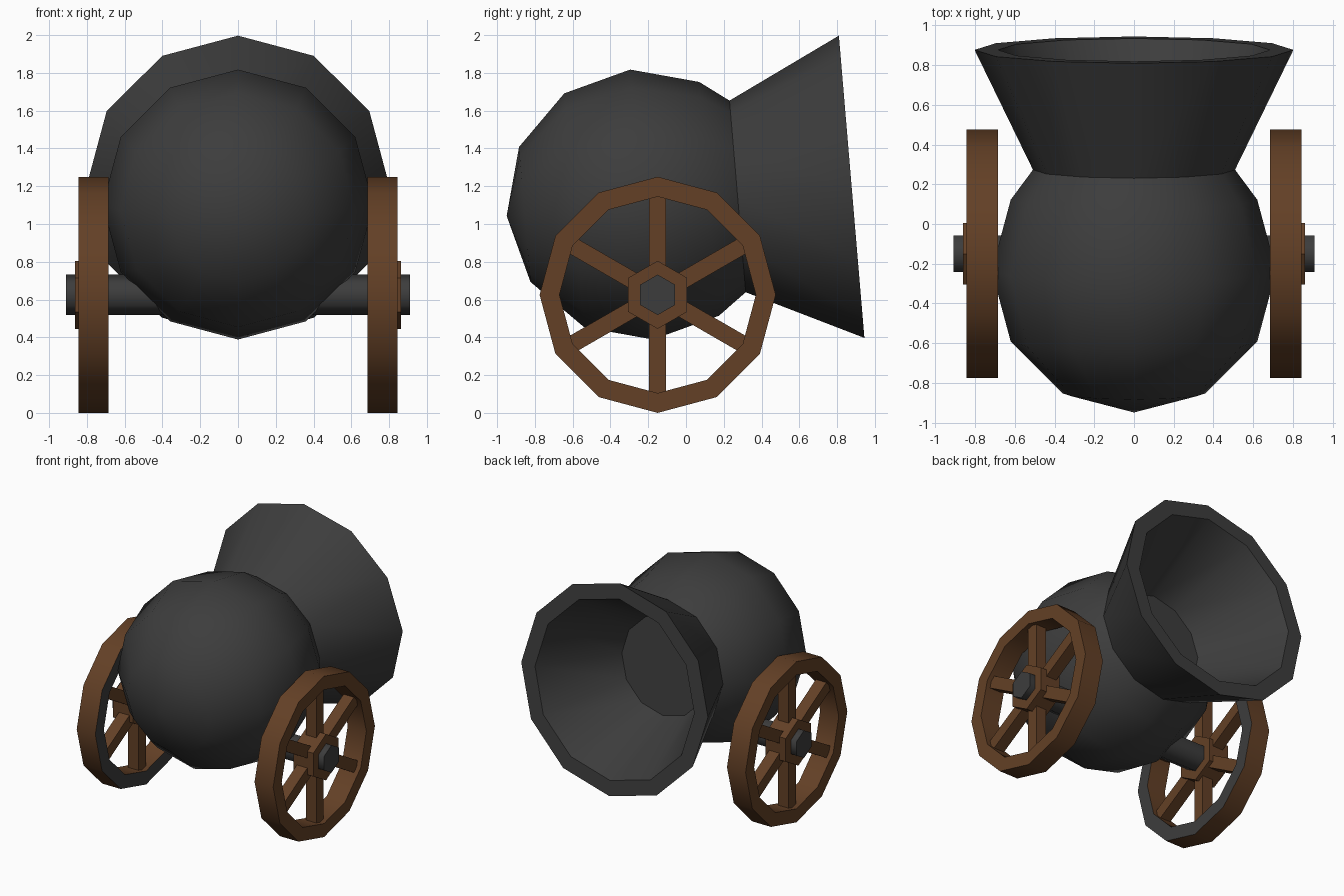
import bpy, bmesh, math
from mathutils import Vector

if "Cube" in bpy.data.objects:
    bpy.data.objects.remove(bpy.data.objects["Cube"])


def material(name, rgb):
    m = bpy.data.materials.new(name)
    m.diffuse_color = (*rgb, 1)
    m.use_nodes = True
    m.node_tree.nodes["Principled BSDF"].inputs["Base Color"].default_value = m.diffuse_color
    return m


IRON = material("dark iron", (0.046, 0.046, 0.046))
WOOD = material("brown wood", (0.125, 0.051, 0.019))


def finish(bm, name, mats, angle):
    """Smooth shading with sharp edges above the angle, then make the object."""
    bmesh.ops.recalc_face_normals(bm, faces=bm.faces)
    for f in bm.faces:
        f.smooth = True
    for e in bm.edges:
        e.smooth = e.calc_face_angle(0) < math.radians(angle)
    me = bpy.data.meshes.new(name)
    bm.to_mesh(me)
    bm.free()
    ob = bpy.data.objects.new(name, me)
    bpy.context.collection.objects.link(ob)
    for m in mats:
        me.materials.append(m)
    return ob


def lathe(bm, profile, centre, axis, up, n, closed=False):
    """Revolve (distance along axis, radius) points; first corner points up."""
    side = axis.cross(up)
    rings = []
    for u, r in profile:
        if r == 0:
            rings.append([bm.verts.new(centre + axis * u)] * n)
            continue
        rings.append([bm.verts.new(centre + axis * u + r * (
            up * math.cos(math.tau * k / n) + side * math.sin(math.tau * k / n)))
            for k in range(n)])
    pairs = list(zip(rings, rings[1:]))
    if closed:
        pairs.append((rings[-1], rings[0]))
    for a, b in pairs:
        for k in range(n):
            j = (k + 1) % n
            bm.faces.new(dict.fromkeys((a[k], a[j], b[j], b[k])))


X, Z = Vector((1, 0, 0)), Vector((0, 0, 1))

# Barrel: round breech, pinched neck and flared hollow muzzle on a tilted axis
tilt = math.radians(4.83)
axis = Vector((0, math.cos(tilt), math.sin(tilt)))
up = Vector((0, -math.sin(tilt), math.cos(tilt)))
R = 0.717
profile = [(-R, 0)]
profile += [(-R * math.cos(math.radians(a)), R * math.sin(math.radians(a)))
            for a in (30, 60, 90, 120)]
profile += [(0.51, 0.509), (1.116, 0.803), (1.116, 0.685), (0.49, 0.375), (0.49, 0)]
bm = bmesh.new()
lathe(bm, profile, Vector((0, -0.235, 1.103)), axis, up, 12)
finish(bm, "barrel", [IRON], 35)

# Axle: hexagonal bar through both wheels
hub_c = Vector((0, -0.15, 0.625))
bm = bmesh.new()
lathe(bm, [(-0.91, 0), (-0.91, 0.107), (0.91, 0.107), (0.91, 0)], hub_c, X, Z, 6)
finish(bm, "axle", [IRON], 65)

for s, label in ((-1, "left"), (1, "right")):
    out = X * s
    # Wheel rim: wooden ring whose inward face is iron
    bm = bmesh.new()
    lathe(bm, [(0.685, 0.625), (0.845, 0.625), (0.845, 0.52), (0.685, 0.52)],
          hub_c, out, Z, 12, closed=True)
    bmesh.ops.recalc_face_normals(bm, faces=bm.faces)
    for f in bm.faces:
        f.material_index = int(f.normal.dot(out) < -0.9)
    finish(bm, label + "_wheel_rim", [WOOD, IRON], 35)

    # Hub
    bm = bmesh.new()
    lathe(bm, [(0.69, 0), (0.69, 0.18), (0.862, 0.18), (0.862, 0)], hub_c, out, Z, 6)
    finish(bm, label + "_hub", [WOOD], 35)

    # Six spokes
    bm = bmesh.new()
    for k in range(6):
        a = math.tau * k / 6
        d = Vector((0, math.sin(a), math.cos(a)))
        t = d.cross(X)
        c = hub_c + out * 0.765
        box = bmesh.ops.create_cube(bm, size=1)["verts"]
        for v in box:
            p = v.co.copy()
            v.co = c + X * p.x * 0.09 + t * p.y * 0.09 + d * (0.335 + p.z * 0.41)
    finish(bm, label + "_spokes", [WOOD], 35)
